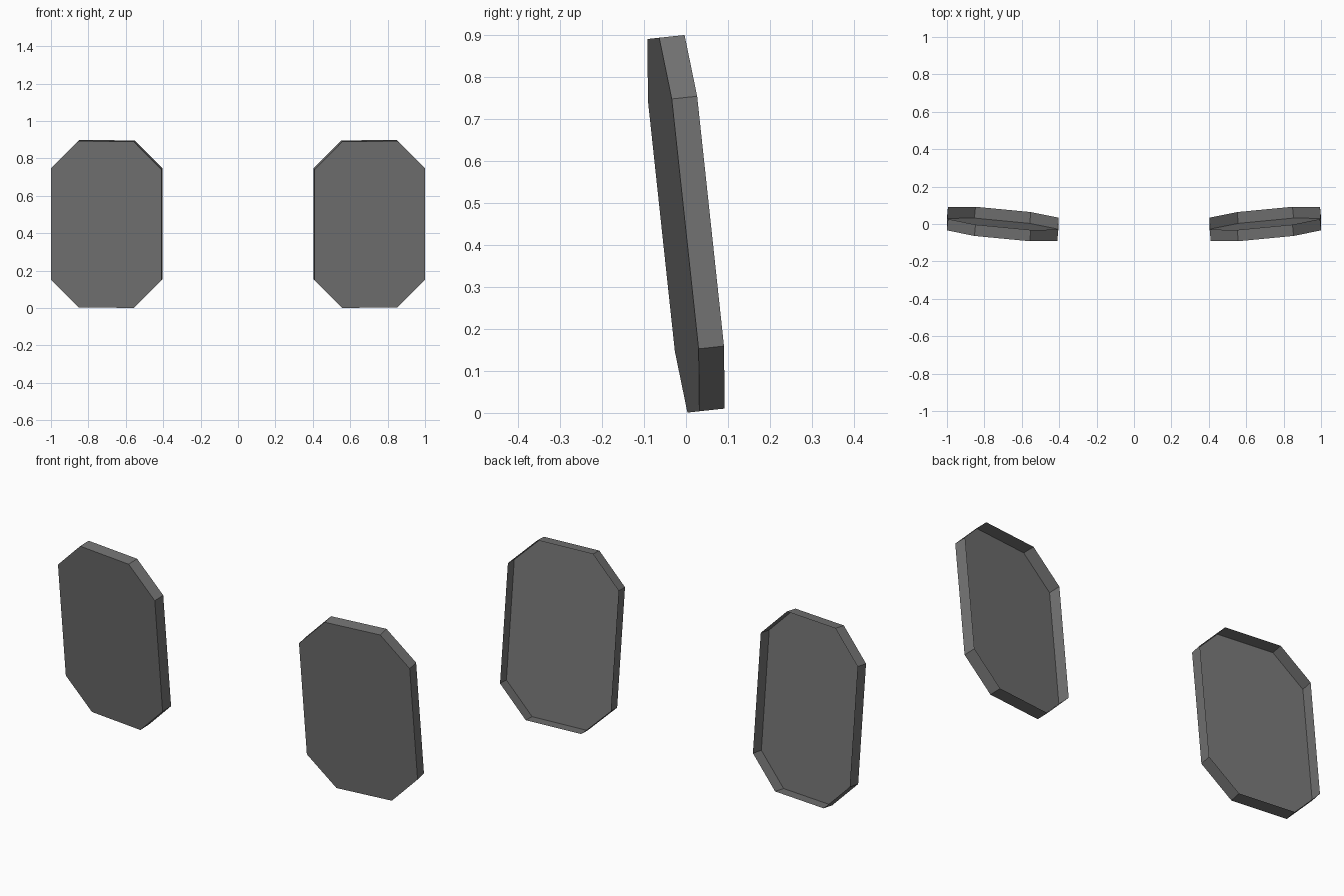
import bpy, bmesh
from mathutils import Matrix, Vector

cube = bpy.data.objects.get("Cube")
if cube:
    bpy.data.objects.remove(cube, do_unlink=True)

WIDTH, HEIGHT, THICK, CUT = 0.593, 0.894, 0.061, 0.148
LEAN, TOE = 0.107, 0.096

# Plain grey material
grey = bpy.data.materials.new("dark_grey")
grey.use_nodes = True
colour = (0.172, 0.172, 0.172, 1)
grey.diffuse_color = colour
grey.node_tree.nodes["Principled BSDF"].inputs["Base Color"].default_value = colour


def plate(name, side):
    """Shallow open-backed tray with clipped corners, leaning forward; side is +1 or -1."""
    w, h = WIDTH / 2, HEIGHT / 2
    outline = []
    for sx, sz in ((1, 1), (-1, 1), (-1, -1), (1, -1)):
        pair = [(sx * w, sz * (h - CUT)), (sx * (w - CUT), sz * h)]
        outline += pair if sx * sz > 0 else pair[::-1]
    bm = bmesh.new()
    front = bm.faces.new([bm.verts.new((x, -THICK / 2, z)) for x, z in outline])
    # Rim around the front panel, left open at the back
    ext = bmesh.ops.extrude_edge_only(bm, edges=front.edges[:])
    rim = [v for v in ext["geom"] if isinstance(v, bmesh.types.BMVert)]
    bmesh.ops.translate(bm, verts=rim, vec=Vector((0, THICK, 0)))
    turn = Matrix.Rotation(LEAN, 4, "X") @ Matrix.Rotation(TOE, 4, "Z")
    place = Matrix.Translation((0.7025, 0, 0.45)) @ turn
    bm.transform(Matrix.Scale(side, 4, (1, 0, 0)) @ place)
    bmesh.ops.recalc_face_normals(bm, faces=bm.faces)
    mesh = bpy.data.meshes.new(name)
    bm.to_mesh(mesh)
    bm.free()
    mesh.materials.append(grey)
    bpy.context.collection.objects.link(bpy.data.objects.new(name, mesh))


plate("left_plate", 1)
plate("right_plate", -1)
